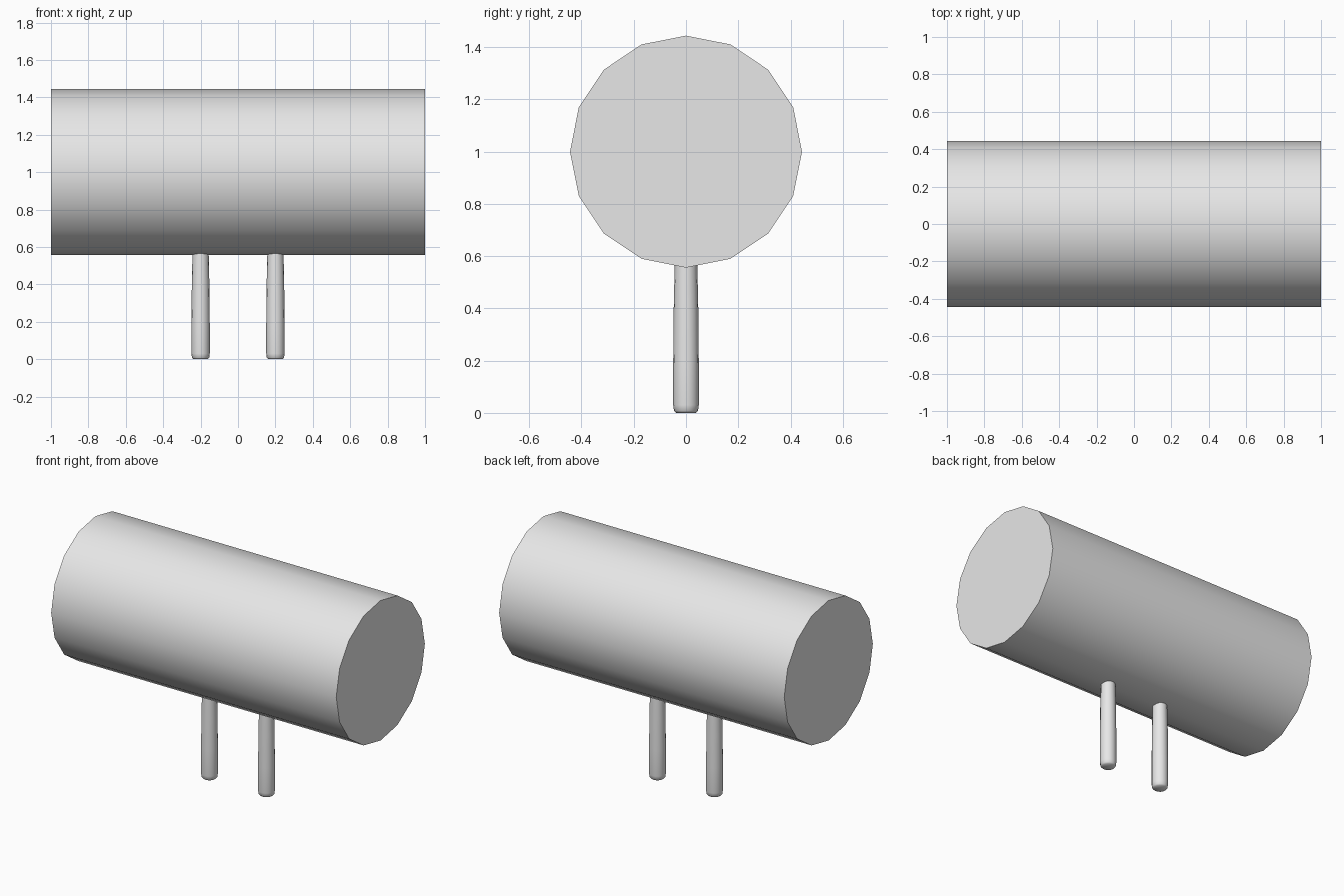
import bpy, bmesh, math
from mathutils import Matrix

cube = bpy.data.objects.get("Cube")
if cube:
    bpy.data.objects.remove(cube)

grey = bpy.data.materials.new("light grey")
grey.use_nodes = True
colour = (0.8, 0.8, 0.8, 1)
grey.diffuse_color = colour
grey.node_tree.nodes["Principled BSDF"].inputs["Base Color"].default_value = colour


def lathe(name, profile, sides, matrix):
    """Capped solid of revolution about local z from (radius, height) points."""
    bm = bmesh.new()
    rings = []
    for r, z in profile:
        angles = [math.tau * i / sides for i in range(sides)]
        rings.append([bm.verts.new((r * math.cos(a), r * math.sin(a), z)) for a in angles])
    for low, high in zip(rings, rings[1:]):
        for i in range(sides):
            j = (i + 1) % sides
            bm.faces.new((low[i], low[j], high[j], high[i]))
    bm.faces.new(rings[0][::-1])
    bm.faces.new(rings[-1])
    bm.transform(matrix)
    mesh = bpy.data.meshes.new(name)
    bm.to_mesh(mesh)
    bm.free()
    mesh.materials.append(grey)
    obj = bpy.data.objects.new(name, mesh)
    bpy.context.collection.objects.link(obj)
    bpy.ops.object.select_all(action="DESELECT")
    obj.select_set(True)
    bpy.context.view_layer.objects.active = obj
    bpy.ops.object.shade_smooth_by_angle(angle=math.radians(50))
    return obj


# Horizontal drum with flat ends
lathe("drum", [(0.444, -1), (0.444, 1)], 16,
      Matrix.Translation((0, 0, 1)) @ Matrix.Rotation(math.pi / 2, 4, "Y"))

# Two slightly tapered legs with rounded feet
leg_profile = [(0.038, 0), (0.046, 0.008), (0.049, 0.03), (0.049, 0.19),
               (0.047, 0.4), (0.043, 0.58)]
for side, x in (("left", 0.2), ("right", -0.2)):
    lathe(side + "_leg", leg_profile, 16, Matrix.Translation((x, 0, 0)))
